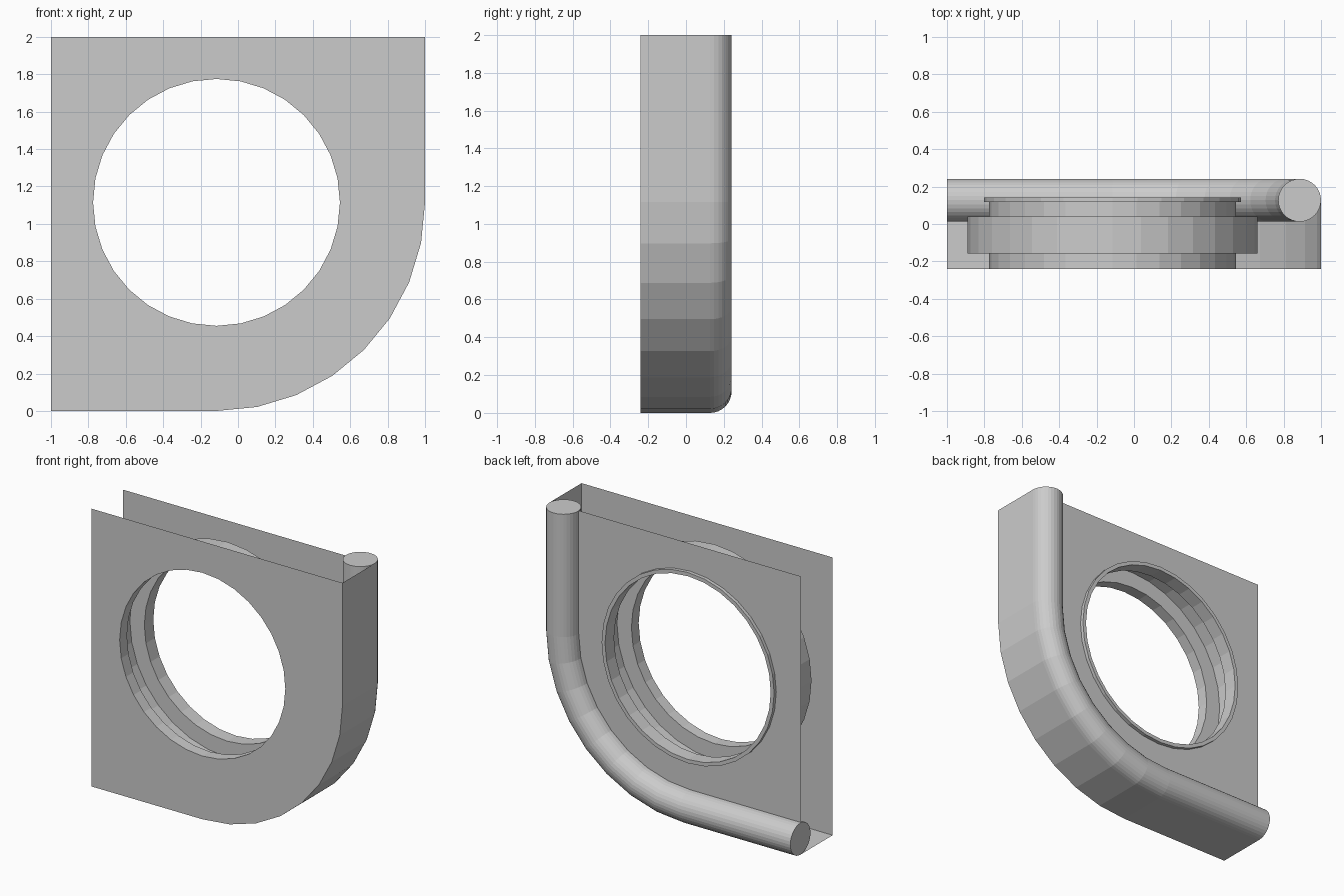
import bpy, bmesh
from math import cos, sin, pi
from mathutils import Vector

if "Cube" in bpy.data.objects:
    bpy.data.objects.remove(bpy.data.objects["Cube"])

grey = bpy.data.materials.new("light_grey")
grey.use_nodes = True
colour = (0.6, 0.6, 0.6, 1)
grey.diffuse_color = colour
grey.node_tree.nodes["Principled BSDF"].inputs["Base Color"].default_value = colour

R = 1.115                                   # outer corner radius
TUBE = 0.1145                               # tube radius
HOLE, LIP, GROOVE = 0.66, 0.687, 0.775      # bore radii
FRONT, BACK, LIP_Y, TUBE_Y = -0.24, 0.118, 0.143, 0.127
centre = Vector((1 - R, 0, R))


def radial(angle):
    return Vector((cos(angle), 0, sin(angle)))


# Stations are (base point, outward direction) pairs
circle = [(centre, radial(2 * pi * i / 32)) for i in range(32)]
corner = [(centre, radial(-pi / 2 * i / 8)) for i in range(9)]
edge_path = ([(Vector((centre.x, 0, 2)), radial(0))] + corner
             + [(Vector((-1, 0, centre.z)), radial(-pi / 2))])


def finish(name, bm):
    mesh = bpy.data.meshes.new(name)
    bm.to_mesh(mesh)
    bm.free()
    mesh.materials.append(grey)
    obj = bpy.data.objects.new(name, mesh)
    bpy.context.collection.objects.link(obj)
    return obj


def sweep(name, stations, section, loop_path=False, loop_section=False):
    """Sweep a section of (radius, y) points through the stations."""
    bm = bmesh.new()
    rings = [[bm.verts.new(base + out * r + Vector((0, y, 0))) for r, y in section]
             for base, out in stations]
    n, m = len(rings), len(section)
    for i in range(n if loop_path else n - 1):
        a, b = rings[i], rings[(i + 1) % n]
        for j in range(m if loop_section else m - 1):
            k = (j + 1) % m
            bm.faces.new((a[j], a[k], b[k], b[j]))
    if loop_section:
        bm.faces.new(rings[0])
        bm.faces.new(rings[-1])
    bmesh.ops.recalc_face_normals(bm, faces=bm.faces)
    return finish(name, bm)


def sheet(name, y, outer, hole, facing):
    """Flat plate following the edge path, with a round hole."""
    bm = bmesh.new()
    shift = Vector((0, y, 0))
    outline = [base + out * outer for base, out in edge_path] + [Vector((-1, 0, 2))]
    edges = []
    for points in (outline, [base + out * hole for base, out in circle]):
        verts = [bm.verts.new(p + shift) for p in points]
        edges += [bm.edges.new((v, verts[i - 1])) for i, v in enumerate(verts)]
    bmesh.ops.triangle_fill(bm, edges=edges, use_beauty=True, normal=(0, facing, 0))
    for f in bm.faces:
        if f.normal.y * facing < 0:
            f.normal_flip()
    return finish(name, bm)


# Thin plates and the outer wall joining them
sheet("front_plate", FRONT, R, HOLE, -1)
sheet("back_plate", BACK, R - TUBE, LIP, 1)
sweep("outer_wall", edge_path, [(R, FRONT), (R, TUBE_Y)])

# Round tube along the back edge, capped at both ends
tube_section = [(R - TUBE + TUBE * cos(2 * pi * i / 32), TUBE_Y + TUBE * sin(2 * pi * i / 32))
                for i in range(32)]
sweep("edge_tube", edge_path, tube_section, loop_section=True)

# Bore with an inner groove and a raised lip at the back
bore = [(HOLE, FRONT), (HOLE, -0.157), (GROOVE, -0.157), (GROOVE, 0.041),
        (HOLE, 0.041), (HOLE, LIP_Y), (LIP, LIP_Y), (LIP, BACK)]
sweep("bore_lining", circle, bore, loop_path=True)
